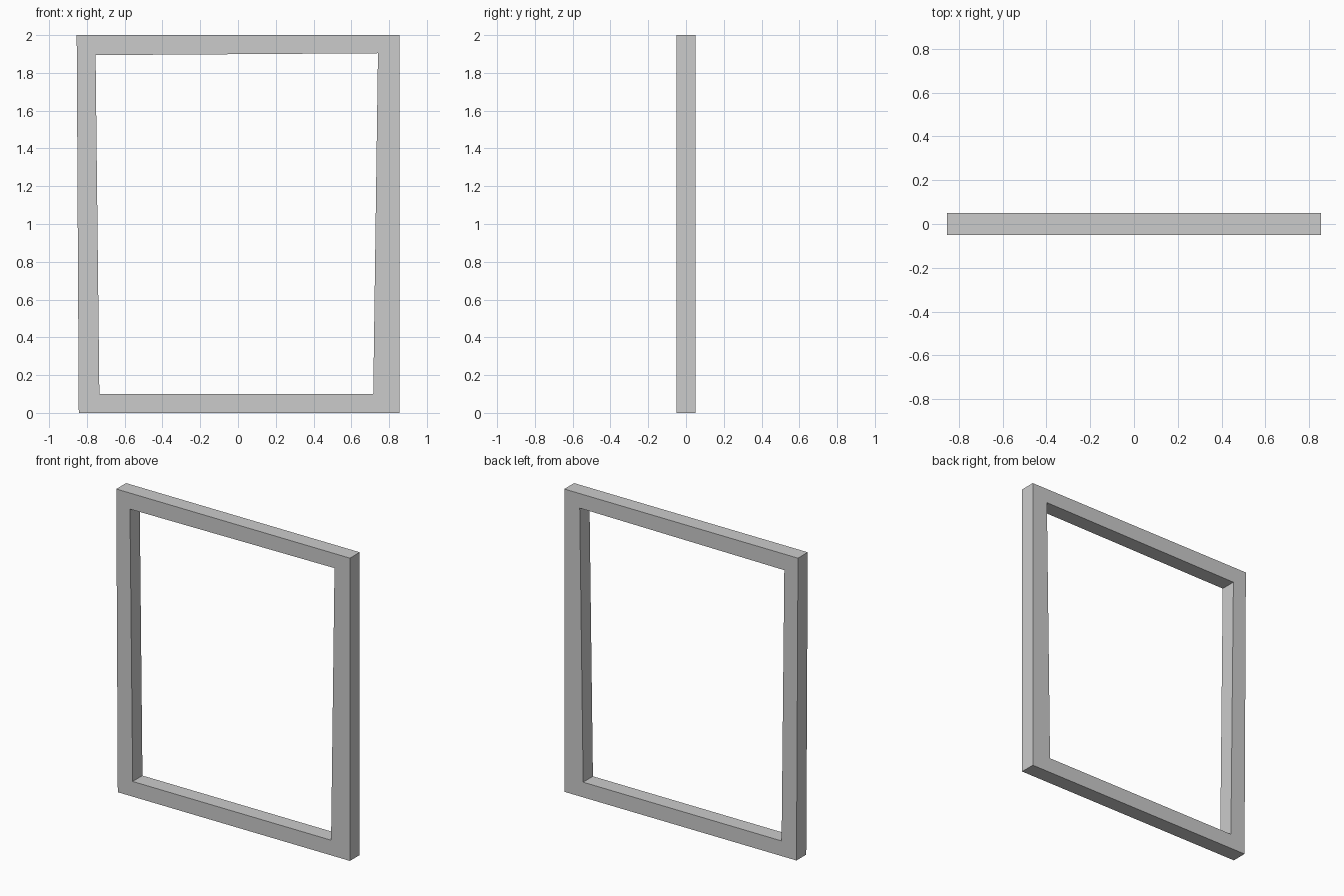
import bpy, bmesh

if "Cube" in bpy.data.objects:
    bpy.data.objects.remove(bpy.data.objects["Cube"])

HALF_DEPTH = 0.051

# Slightly irregular outer and inner outlines (x, z), same corner order
outer = [(-0.843, 0.0), (0.854, 0.0), (0.854, 2.0), (-0.854, 2.0)]
inner = [(-0.734, 0.10), (0.716, 0.10), (0.741, 1.904), (-0.754, 1.894)]

bm = bmesh.new()


def ring(points, y):
    return [bm.verts.new((x, y, z)) for x, z in points]


# Four loops, bridged around the section of the frame
loops = [ring(outer, -HALF_DEPTH), ring(inner, -HALF_DEPTH),
         ring(inner, HALF_DEPTH), ring(outer, HALF_DEPTH)]
for k in range(4):
    a, b = loops[k], loops[(k + 1) % 4]
    for i in range(4):
        j = (i + 1) % 4
        bm.faces.new((a[i], a[j], b[j], b[i]))
bmesh.ops.recalc_face_normals(bm, faces=bm.faces)

# Frame object
mesh = bpy.data.meshes.new("frame")
bm.to_mesh(mesh)
bm.free()
bpy.context.collection.objects.link(bpy.data.objects.new("frame", mesh))
